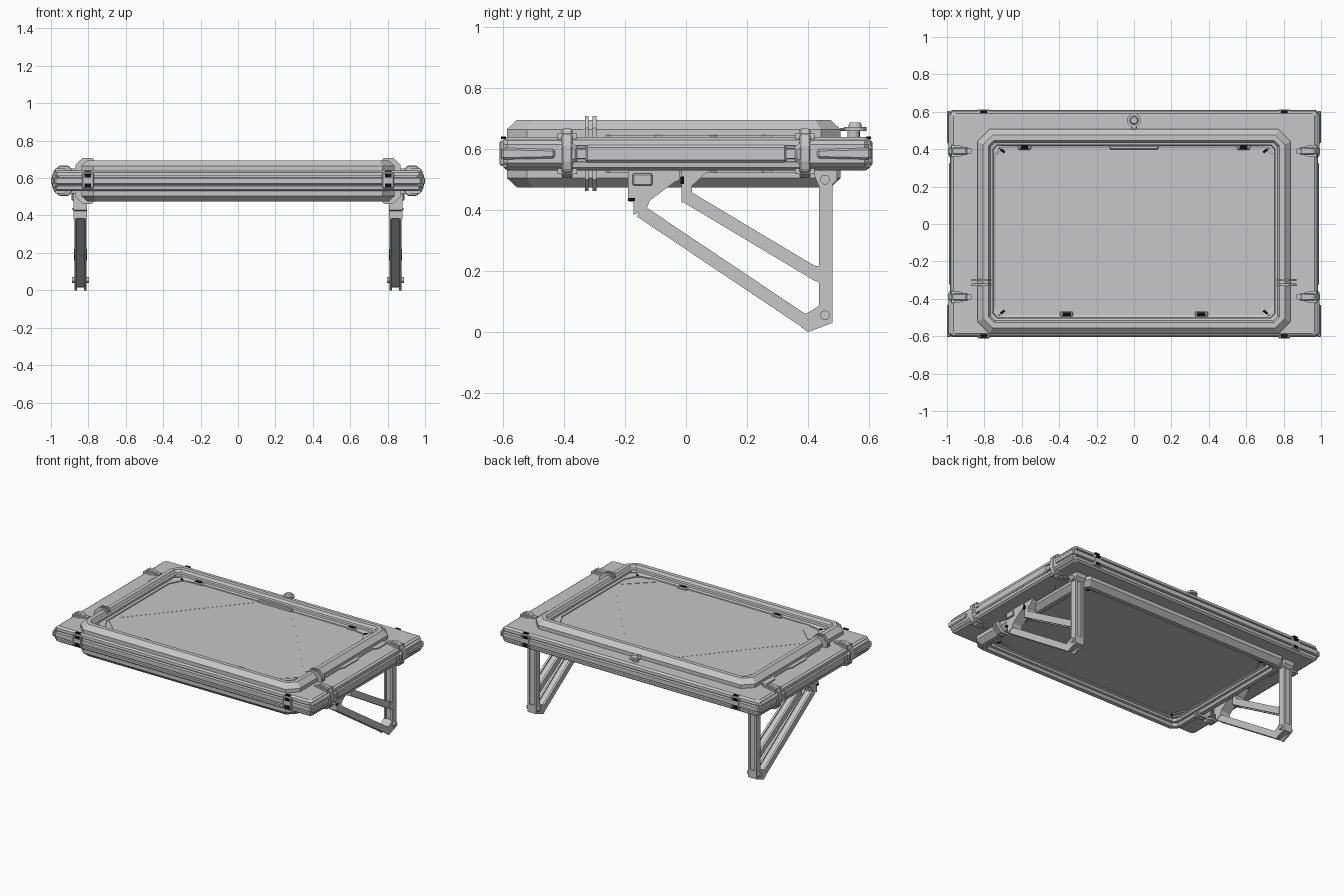
import bpy, bmesh, math
from mathutils import Vector, Matrix

cube = bpy.data.objects.get("Cube")
if cube:
    bpy.data.objects.remove(cube, do_unlink=True)

MID = 0.585          # height of the tabletop's middle plane


def material(name, value):
    m = bpy.data.materials.new(name)
    m.use_nodes = True
    colour = (value, value, value, 1)
    m.diffuse_color = colour
    m.node_tree.nodes["Principled BSDF"].inputs["Base Color"].default_value = colour
    return m


GREY = material("plain grey", 0.57)
BLACK = material("black", 0.004)


def finish(name, bm, mat=GREY, mirror="", bevel=0):
    bmesh.ops.recalc_face_normals(bm, faces=bm.faces)
    mesh = bpy.data.meshes.new(name)
    bm.to_mesh(mesh)
    bm.free()
    mesh.materials.append(mat)
    ob = bpy.data.objects.new(name, mesh)
    bpy.context.collection.objects.link(ob)
    if bevel:
        b = ob.modifiers.new("bevel", "BEVEL")
        b.width, b.segments = bevel, 1
    if mirror:
        m = ob.modifiers.new("mirror", "MIRROR")
        m.use_axis = ["X" in mirror, "Y" in mirror, False]
    return ob


def flip(z):
    return 2 * MID - z


def frame(name, hx, y0, y1, profile, flipped=False):
    """Sweep a closed profile of (inset, height, corner cut) round a rectangle."""
    bm = bmesh.new()
    rings = []
    for d, z, c in profile:
        x, a, b = hx - d, y0 + d, y1 - d
        pts = [(x, a + c), (x, b - c), (x - c, b), (c - x, b),
               (-x, b - c), (-x, a + c), (c - x, a), (x - c, a)]
        rings.append([bm.verts.new((*p, flip(z) if flipped else z)) for p in pts])
    for i, r in enumerate(rings):
        s = rings[(i + 1) % len(rings)]
        for j in range(8):
            k = (j + 1) % 8
            bm.faces.new((r[j], r[k], s[k], s[j]))
    return finish(name, bm)


def prism(name, pts, lo, hi, axis="X", **kw):
    """Extrude a flat outline: (y, z) along X, (x, z) along Y or (x, y) along Z."""
    put = {"X": lambda a, b, t: (t, a, b), "Y": lambda a, b, t: (a, t, b),
           "Z": lambda a, b, t: (a, b, t)}[axis]
    bm = bmesh.new()
    low = [bm.verts.new(put(a, b, lo)) for a, b in pts]
    high = [bm.verts.new(put(a, b, hi)) for a, b in pts]
    bm.faces.new(low)
    bm.faces.new(high)
    for i in range(len(pts)):
        k = (i + 1) % len(pts)
        bm.faces.new((low[i], low[k], high[k], high[i]))
    return finish(name, bm, **kw)


def box(name, x0, x1, y0, y1, z0, z1, **kw):
    return prism(name, [(x0, y0), (x1, y0), (x1, y1), (x0, y1)], z0, z1, "Z", **kw)


def strip(p, q, w):
    """Rectangle outline of width w running from p to q."""
    p, q = Vector(p), Vector(q)
    d = (q - p).normalized() * w / 2
    n = Vector((-d.y, d.x))
    return [tuple(v) for v in (p + n, p - n, q - n, q + n)]


def cylinder(name, centre, r, depth, axis="Z", sides=16, r2=None, **kw):
    bm = bmesh.new()
    turn = Matrix.Rotation(math.pi / 2, 4, "Y") if axis == "X" else Matrix()
    bmesh.ops.create_cone(bm, cap_ends=True, segments=sides, radius1=r,
                          radius2=r if r2 is None else r2, depth=depth,
                          matrix=Matrix.Translation(centre) @ turn)
    return finish(name, bm, **kw)


# Tabletop slab with two grooves round its edge
half_edge = [(0.02, 0.64, 0.012), (0.006, 0.63, 0.012), (0.004, 0.612, 0.012),
             (0.016, 0.61, 0.012), (0.016, 0.603, 0.012), (0, 0.6, 0.012)]
edge = half_edge + [(d, flip(z), c) for d, z, c in reversed(half_edge)]
frame("tabletop_slab", 0.985, -0.605, 0.61,
      edge + [(0.25, flip(0.64), 0.01), (0.25, 0.64, 0.01)])

# Raised rims above and below, with a thin lip round the panel
PANEL = 0.65
rim = [(0, 0.63, 0.065), (0, 0.665, 0.065), (0.032, 0.695, 0.05),
       (0.06, 0.695, 0.03), (0.07, 0.678, 0.025), (0.084, 0.675, 0.022),
       (0.09, 0.64, 0.02), (0.06, 0.64, 0.02)]
lip = [(0.085, 0.64, 0.05), (0.085, 0.662, 0.05), (0.1, 0.656, 0.045), (0.104, 0.64, 0.045)]
for flipped, side in ((False, "upper"), (True, "lower")):
    frame(side + "_rim", 0.838, -0.587, 0.507, rim, flipped)
    frame(side + "_lip", 0.838, -0.587, 0.507, lip, flipped)

# Centre panel, nearly flush bracing and corner gussets
box("centre_panel", -0.76, 0.76, -0.51, 0.43, flip(PANEL), PANEL)
prism("long_brace", strip((0.15, 0.4), (0.715, -0.27), 0.036),
      PANEL - 0.005, PANEL + 0.001, "Z", mirror="X")
prism("short_brace", strip((0.73, -0.33), (0.56, -0.49), 0.05),
      PANEL - 0.005, PANEL + 0.002, "Z", mirror="X")
for flipped, side in ((False, "upper"), (True, "lower")):
    for y, s in ((0.42, -1), (-0.5, 1)):
        def layer(lo, hi):
            return (flip(hi), flip(lo)) if flipped else (lo, hi)
        gusset = [(0.75, y), (0.6, y), (0.62, y + s * 0.025), (0.67, y + s * 0.03),
                  (0.7, y + s * 0.05), (0.725, y + s * 0.1), (0.75, y + s * 0.13)]
        prism(side + "_gusset", gusset, *layer(PANEL - 0.005, PANEL + 0.006), "Z", mirror="X")
        mark = strip((0.722, y + s * 0.012), (0.692, y + s * 0.038), 0.013)
        prism(side + "_corner_mark", mark, *layer(PANEL, PANEL + 0.009), "Z",
              mirror="X", mat=BLACK)

# Panel clips and the back tab
for x, y in ((0.585, 0.41), (0.36, -0.483)):
    box("panel_clip", x - 0.035, x + 0.035, y - 0.014, y + 0.016, 0.64, 0.664, mirror="X", bevel=0.006)
    box("clip_slot", x - 0.022, x + 0.022, y - 0.009, y + 0.009, 0.66, 0.667, mirror="X", mat=BLACK)
box("back_tab", -0.13, 0.13, 0.398, 0.42, 0.64, 0.668, bevel=0.005)

# Trim strips lying beside the rims
trim = [(0.83, -0.27), (0.85, -0.25), (0.85, -0.1), (0.865, -0.08), (0.865, 0.08),
        (0.85, 0.1), (0.85, 0.25), (0.875, 0.28), (0.875, 0.37), (0.83, 0.39)]
prism("upper_trim", trim, 0.635, 0.647, "Z", mirror="X")
prism("lower_trim", trim, flip(0.647), flip(0.635), "Z", mirror="X")

# Paired straps crossing the rims
strap = [(0.765, 0.6), (0.765, 0.69), (0.78, 0.708), (0.83, 0.708), (0.87, 0.67), (0.87, 0.6)]
for y in (-0.325, -0.3):
    prism("upper_strap", strap, y - 0.006, y + 0.006, "Y", mirror="X")
    prism("lower_strap", [(x, flip(z)) for x, z in strap], y - 0.006, y + 0.006, "Y", mirror="X")

# End clamps wrapped round the short edges
clamp = [(0.905, 0.505), (0.955, 0.505), (0.985, 0.53), (0.994, 0.56), (0.994, flip(0.56)),
         (0.985, flip(0.53)), (0.955, 0.667), (0.905, 0.667), (0.885, 0.64), (0.885, 0.53)]
for y in (-0.39, 0.39):
    prism("end_clamp", clamp, y - 0.018, y + 0.018, "Y", mirror="X", bevel=0.005)
    for z, face in ((0.642, "upper"), (flip(0.642), "lower")):
        wedge = [(0.975, y - 0.032), (0.975, y + 0.032), (0.93, y + 0.03),
                 (0.9, y + 0.016), (0.868, y + 0.012), (0.868, y - 0.012),
                 (0.9, y - 0.016), (0.93, y - 0.03)]
        prism(face + "_clamp_wedge", wedge, z - 0.01, z + 0.01, "Z", mirror="X")

# Corner bumpers and long edge rails at the ends
shoulder = [(0.35, 0.565), (0.38, 0.54), (0.6, 0.54), (0.6, 0.63), (0.38, 0.63), (0.35, 0.605)]
prism("corner_shoulder", shoulder, 0.96, 0.991, mirror="XY", bevel=0.014)
bumper = [(0.43, 0.57), (0.605, 0.566), (0.605, 0.604), (0.43, 0.6)]
prism("corner_bumper", bumper, 0.98, 1.0, mirror="XY", bevel=0.006)
box("end_rail", 0.975, 0.99, -0.33, 0.33, 0.557, 0.613, mirror="X", bevel=0.008)

# Latches near the corners of the long edges
box("edge_latch", 0.77, 0.835, 0.585, 0.611, 0.545, 0.628, mirror="XY", bevel=0.005)
for z in (0.562, 0.612):
    box("latch_slot", 0.785, 0.82, 0.606, 0.6125, z - 0.01, z + 0.01, mirror="XY", mat=BLACK)
box("latch_top", 0.785, 0.82, 0.59, 0.606, 0.634, 0.641, mirror="XY", mat=BLACK)

# Small knob on the back edge
cylinder("knob_base", (0, 0.55, 0.645), 0.02, 0.03)
cylinder("knob_disc", (0, 0.555, 0.666), 0.037, 0.012)
cylinder("knob_cap", (0, 0.555, 0.679), 0.024, 0.016, r2=0.018)
box("knob_tongue", -0.014, 0.014, 0.505, 0.54, 0.66, 0.67, bevel=0.004)

# Folding legs: bars with raised side plates and a sunken core
IN, OUT = 0.81, 0.875
bars = {"leg_post": ((0.458, 0.03), (0.458, 0.53), 0.045),
        "leg_lower_brace": ((-0.15, 0.397), (0.405, 0.025), 0.042),
        "leg_upper_brace": ((0.0, 0.445), (0.435, 0.185), 0.042)}
for name, (p, q, w) in bars.items():
    prism(name + "_core", strip(p, q, w - 0.016), IN + 0.01, OUT - 0.01, mirror="X")
    for side, x in (("inner", IN), ("outer", OUT - 0.014)):
        prism(f"{name}_{side}_plate", strip(p, q, w), x, x + 0.014, mirror="X")
foot = [(0.38, 0.015), (0.4, 0.0), (0.48, 0.03), (0.48, 0.085), (0.435, 0.085), (0.385, 0.055)]
for x in (IN, OUT - 0.014):
    prism("foot_plate", foot, x, x + 0.014, mirror="X")
prism("foot_core", [(y, max(z, 0.022)) for y, z in foot], IN + 0.01, OUT - 0.01, mirror="X")

# Leg mounts under the tabletop
front_mount = [(-0.19, 0.53), (-0.19, 0.43), (-0.172, 0.425), (-0.172, 0.385),
               (-0.13, 0.4), (-0.12, 0.43), (-0.04, 0.49), (-0.02, 0.5), (-0.02, 0.53)]
prism("front_leg_mount", front_mount, IN - 0.004, OUT + 0.004, mirror="X")
box("mount_cheek", 0.795, 0.89, -0.175, -0.11, 0.48, 0.52, mirror="X", bevel=0.004)
hanger = [(-0.015, 0.53), (-0.015, 0.425), (0.02, 0.43), (0.02, 0.48), (0.075, 0.53)]
prism("brace_hanger", hanger, IN, OUT, mirror="X")
back_mount = [(0.41, 0.54), (0.435, 0.48), (0.475, 0.48), (0.495, 0.5), (0.495, 0.54)]
prism("back_leg_mount", back_mount, IN - 0.004, OUT + 0.004, mirror="X")
joint = [(0.39, 0.19), (0.415, 0.175), (0.44, 0.16), (0.44, 0.215), (0.41, 0.22)]
prism("brace_joint", joint, IN - 0.003, OUT + 0.003, mirror="X")
for z in (0.5, 0.055):
    cylinder("pivot_bolt", ((IN + OUT) / 2, 0.456, z), 0.016, 0.09, "X", mirror="X")

# Black latches on the leg mounts
box("hanger_mark", OUT, OUT + 0.007, -0.018, -0.006, 0.485, 0.51, mirror="X", mat=BLACK)
box("mount_mark", OUT + 0.003, OUT + 0.009, -0.19, -0.168, 0.43, 0.44, mirror="X", mat=BLACK)
